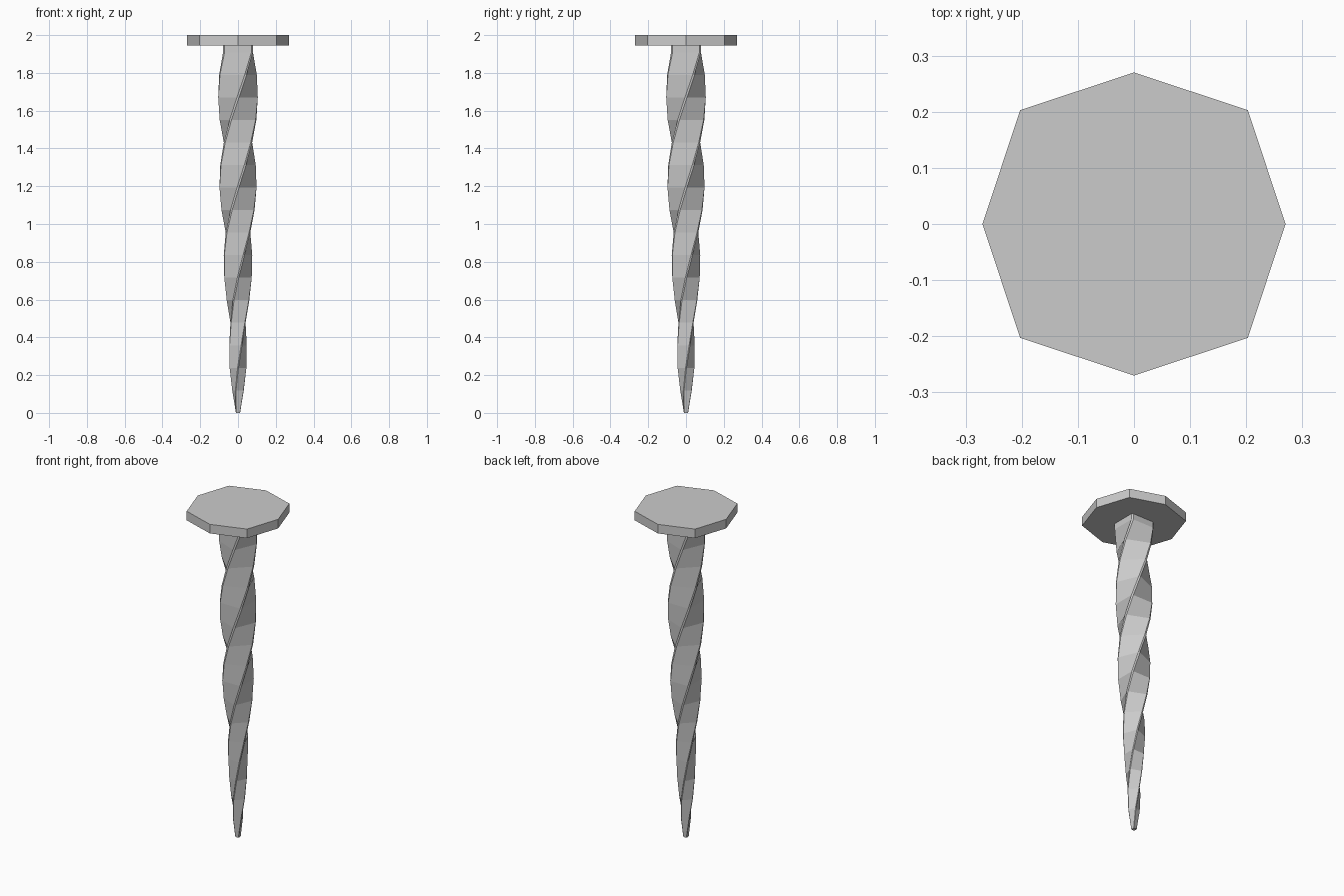
import bpy
from math import sin, cos, pi

if "Cube" in bpy.data.objects:
    bpy.data.objects.remove(bpy.data.objects["Cube"])


def loft(name, rings):
    """Skin a stack of equal-length rings and cap both ends."""
    n = len(rings[0])
    verts = [v for ring in rings for v in ring]
    faces = [tuple(range(n))[::-1], tuple(range(len(verts) - n, len(verts)))]
    for k in range(len(rings) - 1):
        for i in range(n):
            j = (i + 1) % n
            faces.append((k * n + i, k * n + j, (k + 1) * n + j, (k + 1) * n + i))
    mesh = bpy.data.meshes.new(name)
    mesh.from_pydata(verts, [], faces)
    obj = bpy.data.objects.new(name, mesh)
    bpy.context.collection.objects.link(obj)
    return obj


def square_ring(half, angle, z, chamfer=0.1):
    """Square with narrow chamfered corners, turned by angle."""
    pts = []
    for q in range(4):
        for x, y in ((1, 1 - chamfer), (1 - chamfer, 1)):
            a = angle + q * pi / 2
            pts.append((half * (x * cos(a) - y * sin(a)),
                        half * (x * sin(a) + y * cos(a)), z))
    return pts


# Shaft: tapering square bar, one full twist in 16 steps
STEP = 1.909 / 16
taper = [0.011, 0.033, 0.040, 0.054, 0.065, 0.073, 0.075, 0.078, 0.079]
rings = []
for k in range(17):
    lo, odd = divmod(k, 2)
    half = (taper[lo] + taper[lo + odd]) / 2
    if k == 1:
        half = 0.024
    rings.append(square_ring(half, k * pi / 8, k * STEP))
rings.append(square_ring(0.079, 0, 1.95))
loft("nail_shaft", rings)

# Head: flat eight-sided disc with slightly proud diagonal corners
head = []
for z in (1.945, 2.0):
    head.append([((0.287 if i % 2 else 0.27) * cos(i * pi / 4),
                  (0.287 if i % 2 else 0.27) * sin(i * pi / 4), z) for i in range(8)])
loft("nail_head", head)
